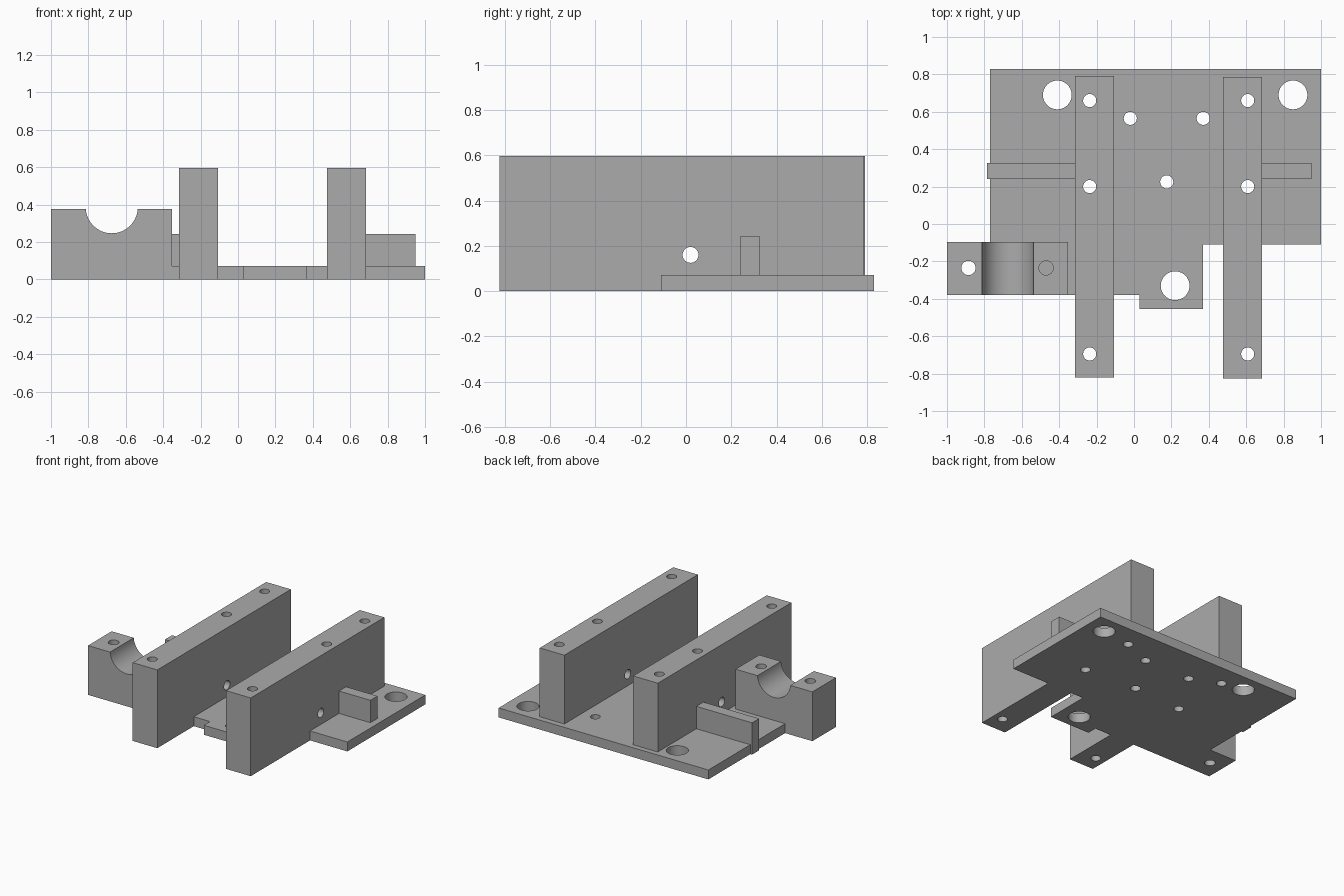
import bpy, bmesh, math
from mathutils import Matrix, Vector

cube = bpy.data.objects.get("Cube")
if cube:
    bpy.data.objects.remove(cube, do_unlink=True)

grey = bpy.data.materials.new("plain grey")
grey.use_nodes = True
colour = (0.41, 0.41, 0.41, 1)
grey.diffuse_color = colour
grey.node_tree.nodes["Principled BSDF"].inputs["Base Color"].default_value = colour

PLATE_TOP = 0.072
WALL_TOP = 0.597
SMALL, LARGE = 0.035, 0.077


def new_object(name, bm):
    bmesh.ops.recalc_face_normals(bm, faces=bm.faces)
    mesh = bpy.data.meshes.new(name)
    bm.to_mesh(mesh)
    bm.free()
    mesh.materials.append(grey)
    obj = bpy.data.objects.new(name, mesh)
    bpy.context.collection.objects.link(obj)
    return obj


def extrude(name, outline, low, high, axis="z"):
    """Extrude an outline along z (x-y outline) or along y (x-z outline)."""
    bm = bmesh.new()
    place = (lambda a, b: (a, b, low)) if axis == "z" else (lambda a, b: (a, low, b))
    face = bm.faces.new([bm.verts.new(place(a, b)) for a, b in outline])
    moved = bmesh.ops.extrude_face_region(bm, geom=[face])["geom"]
    depth = high - low
    step = Vector((0, 0, depth)) if axis == "z" else Vector((0, depth, 0))
    bmesh.ops.translate(bm, vec=step, verts=[v for v in moved if isinstance(v, bmesh.types.BMVert)])
    return new_object(name, bm)


def rectangle(x0, x1, y0, y1):
    return [(x0, y0), (x1, y0), (x1, y1), (x0, y1)]


def drill(obj, holes):
    """Cut round holes, each given as centre, radius, length and axis."""
    bm = bmesh.new()
    for centre, radius, length, axis in holes:
        turn = Matrix.Rotation(math.pi / 2, 4, "Y") if axis == "x" else Matrix()
        bmesh.ops.create_cone(bm, cap_ends=True, segments=40, radius1=radius, radius2=radius,
                              depth=length, matrix=Matrix.Translation(centre) @ turn)
    cutter = new_object("hole_cutter", bm)
    cutter.hide_render = True
    mod = obj.modifiers.new("holes", "BOOLEAN")
    mod.operation, mod.solver, mod.object = "DIFFERENCE", "EXACT", cutter
    bpy.context.view_layer.objects.active = obj
    bpy.ops.object.modifier_apply(modifier=mod.name)
    bpy.data.objects.remove(cutter, do_unlink=True)


# Base plate, slotted around the walls, with a front tab
plate = extrude("base_plate", [
    (-0.77, -0.38), (-0.315, -0.38), (-0.315, 0.79), (-0.107, 0.79), (-0.107, -0.38),
    (0.03, -0.38), (0.03, -0.455), (0.37, -0.455), (0.37, -0.11), (0.477, -0.11),
    (0.477, 0.785), (0.685, 0.785), (0.685, -0.11), (1, -0.11), (1, 0.83), (-0.77, 0.83),
], 0, PLATE_TOP)
large_holes = [(-0.41, 0.69), (0.85, 0.69), (0.22, -0.33)]
small_holes = [(-0.02, 0.565), (0.37, 0.565), (0.175, 0.225)]
drill(plate, [((x, y, 0), r, 1, "z")
              for spots, r in ((large_holes, LARGE), (small_holes, SMALL)) for x, y in spots])

# Two tall walls with three upright holes and one cross hole each
walls = []
for name, x0, x1, y0, y1, hole_x in (
        ("right_wall", -0.315, -0.107, -0.82, 0.79, -0.237),
        ("left_wall", 0.477, 0.685, -0.825, 0.785, 0.608)):
    wall = extrude(name, rectangle(x0, x1, y0, y1), 0, WALL_TOP)
    holes = [((hole_x, y, 0.3), SMALL, 1, "z") for y in (0.66, 0.2, -0.695)]
    holes.append((((x0 + x1) / 2, 0.02, 0.16), SMALL, 0.5, "x"))
    drill(wall, holes)
    walls.append(wall)

# Side ribs; the right one overhangs the plate edge and reaches the ground
extrude("left_rib", rectangle(0.685, 0.95, PLATE_TOP, 0.243), 0.24, 0.325, "y")
extrude("right_rib", [(-0.785, 0), (-0.77, 0), (-0.77, PLATE_TOP), (-0.315, PLATE_TOP),
                      (-0.315, 0.243), (-0.785, 0.243)], 0.24, 0.325, "y")

# Clamp block stepped over the plate, with a half-round trough
top, radius, middle, steps = 0.376, 0.139, -0.675, 32
trough = [(middle + radius * math.cos(math.pi * i / steps),
           top + 0.01 - radius * math.sin(math.pi * i / steps)) for i in range(1, steps)]
trough = [(middle + radius, top)] + [p for p in trough if p[1] < top - 0.001] + [(middle - radius, top)]
block = extrude("clamp_block", [(-1, 0), (-0.77, 0), (-0.77, PLATE_TOP), (-0.352, PLATE_TOP),
                                (-0.352, top)] + trough + [(-1, top)], -0.38, -0.095, "y")
drill(block, [((x, -0.235, 0.2), 0.038, 1, "z") for x in (-0.885, -0.47)])

# Smooth the round surfaces only
bpy.ops.object.select_all(action="DESELECT")
for obj in [plate, block] + walls:
    obj.select_set(True)
bpy.context.view_layer.objects.active = plate
bpy.ops.object.shade_smooth_by_angle(angle=math.radians(30))
